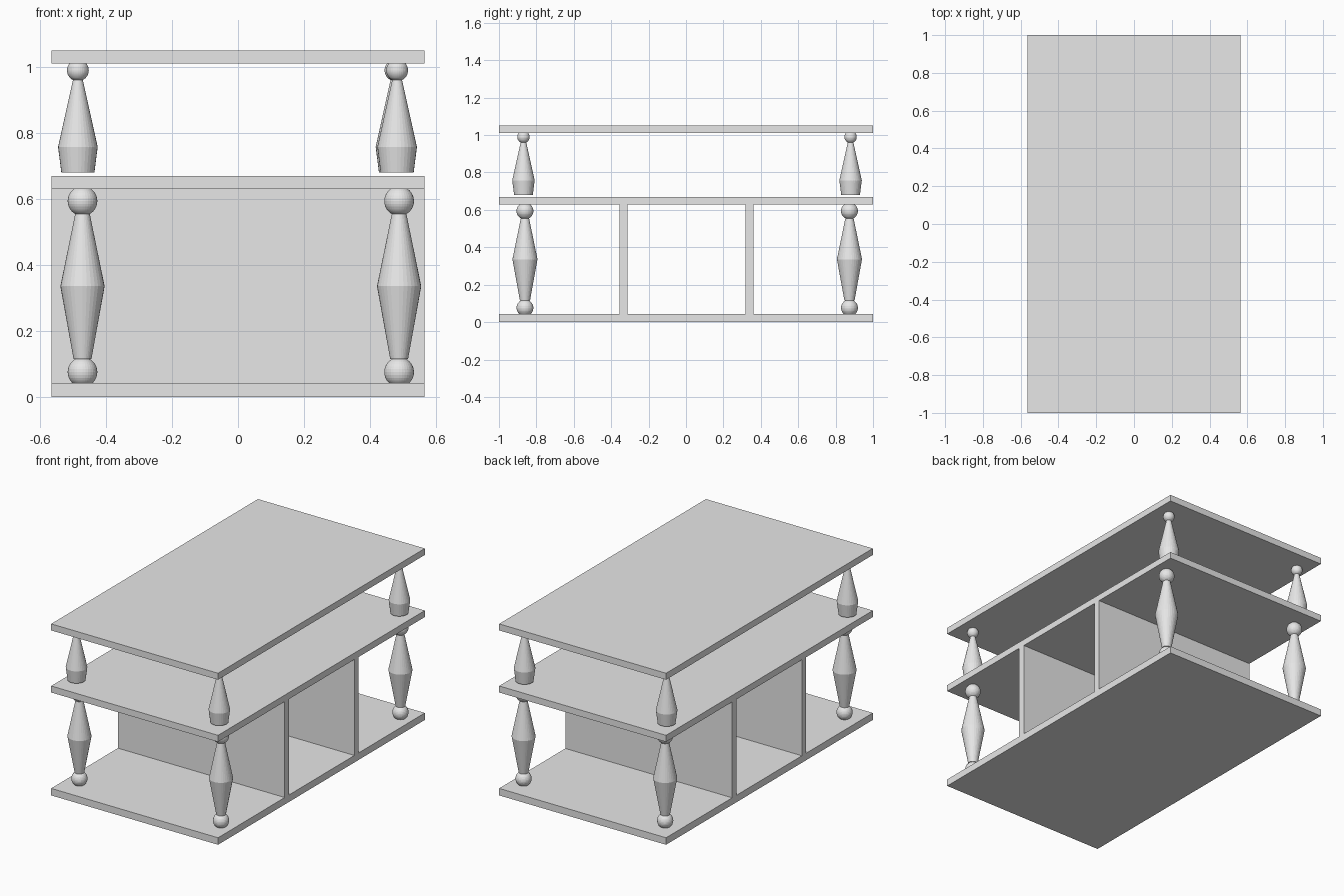
import bpy, bmesh, math
from mathutils import Matrix, Vector

if "Cube" in bpy.data.objects:
    bpy.data.objects.remove(bpy.data.objects["Cube"])

grey = bpy.data.materials.new("plain_grey")
grey.diffuse_color = (0.8, 0.8, 0.8, 1)
grey.use_nodes = True
grey.node_tree.nodes["Principled BSDF"].inputs["Base Color"].default_value = grey.diffuse_color


def finish(name, bm, location=(0, 0, 0)):
    bmesh.ops.recalc_face_normals(bm, faces=bm.faces)
    mesh = bpy.data.meshes.new(name)
    bm.to_mesh(mesh)
    bm.free()
    mesh.materials.append(grey)
    obj = bpy.data.objects.new(name, mesh)
    obj.location = location
    bpy.context.collection.objects.link(obj)


def board(name, y0, y1, z0, z1, half_x=0.565):
    bm = bmesh.new()
    bmesh.ops.create_cube(bm, size=1)
    bmesh.ops.scale(bm, vec=(2 * half_x, y1 - y0, z1 - z0), verts=bm.verts)
    bmesh.ops.translate(bm, vec=(0, (y0 + y1) / 2, (z0 + z1) / 2), verts=bm.verts)
    finish(name, bm)


def post(name, x, y, cones, balls):
    """Turned post: stacked cones (r0, z0, r1, z1) and balls (radius, z)."""
    bm = bmesh.new()
    # body as one lathe of rings
    rings = [[bm.verts.new((r * math.cos(a), r * math.sin(a), z))
              for a in (i * math.tau / 32 for i in range(32))] for r, z in cones]
    for low, high in zip(rings, rings[1:]):
        for i in range(32):
            j = (i + 1) % 32
            bm.faces.new((low[i], low[j], high[j], high[i]))
    bm.faces.new(rings[0][::-1])
    bm.faces.new(rings[-1])
    for radius, z in balls:
        bmesh.ops.create_uvsphere(bm, u_segments=32, v_segments=16, radius=radius,
                                  matrix=Matrix.Translation(Vector((0, 0, z))))
    finish(name, bm, (x, y, 0))


# Shelves
board("bottom_shelf", -1, 1, 0, 0.043)
board("middle_shelf", -1, 1, 0.63, 0.67)
board("top_shelf", -1, 1, 1.01, 1.05)

# Upright dividers
board("front_divider", -0.355, -0.314, 0.043, 0.63)
board("back_divider", 0.319, 0.36, 0.043, 0.63)

# Lower posts: double cone with a ball at each end
for side, x in (("left", -0.471), ("right", 0.488)):
    for end, y in (("front", -0.861), ("back", 0.874)):
        post(f"lower_post_{end}_{side}", x, y,
             [(0.027, 0.115), (0.067, 0.336), (0.02, 0.565)],
             [(0.045, 0.076), (0.045, 0.594)])

# Upper posts: short foot, long taper, small ball on top
for name, x, y in (("front_left", -0.485, -0.869), ("back_left", -0.485, 0.88),
                   ("front_right", 0.482, -0.869), ("back_right", 0.477, 0.88)):
    post(f"upper_post_{name}", x, y,
         [(0.05, 0.68), (0.06, 0.758), (0.014, 0.965)],
         [(0.033, 0.99)])
